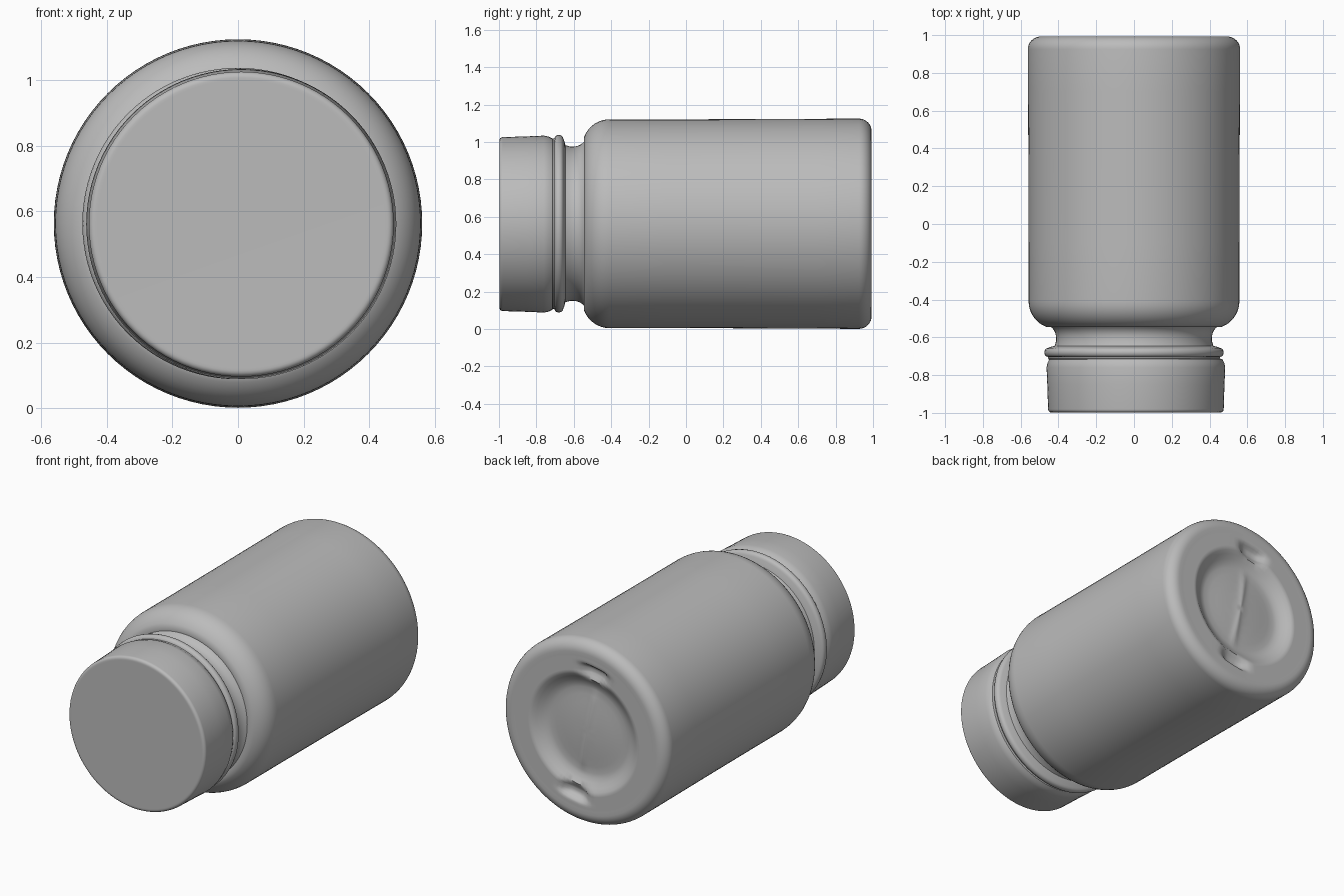
import bpy, bmesh, math
from mathutils import Vector

cube = bpy.data.objects.get("Cube")
if cube:
    bpy.data.objects.remove(cube, do_unlink=True)

grey = bpy.data.materials.new("plain grey")
grey.use_nodes = True
colour = (0.5, 0.5, 0.5, 1)
grey.diffuse_color = colour
grey.node_tree.nodes["Principled BSDF"].inputs["Base Color"].default_value = colour

SEGMENTS = 96


def arc(cy, cr, size_y, size_r, start, end, steps=6):
    """Profile points (y, radius) along an elliptical arc, angles in degrees."""
    angles = [math.radians(start + (end - start) * i / steps) for i in range(steps + 1)]
    return [(cy + size_y * math.cos(a), cr + size_r * math.sin(a)) for a in angles]


def lathe(name, profile, centre, shape=None):
    """Spin a (y, radius) profile around the y direction; zero radius closes an end."""
    bm = bmesh.new()
    rings = []
    for y, r in profile:
        if r < 1e-5:
            rings.append([bm.verts.new((0, y, 0))] * SEGMENTS)
            continue
        ring = []
        for i in range(SEGMENTS):
            a = math.tau * i / SEGMENTS
            ring.append(bm.verts.new((r * math.cos(a), y, r * math.sin(a))))
        rings.append(ring)
    for low, high in zip(rings, rings[1:]):
        for i in range(SEGMENTS):
            j = (i + 1) % SEGMENTS
            corners = dict.fromkeys((low[i], high[i], high[j], low[j]))
            bm.faces.new(list(corners))
    if shape:
        for v in bm.verts:
            shape(v)
    bmesh.ops.recalc_face_normals(bm, faces=bm.faces)
    # The base cap or front disc shows which way is outside
    outer = max(bm.faces, key=lambda f: Vector((f.calc_center_median().x, 0, f.calc_center_median().z)).length)
    c = outer.calc_center_median()
    if outer.normal.dot(Vector((c.x, 0, c.z))) < 0:
        bmesh.ops.reverse_faces(bm, faces=bm.faces)
    mesh = bpy.data.meshes.new(name)
    bm.to_mesh(mesh)
    bm.free()
    mesh.materials.append(grey)
    obj = bpy.data.objects.new(name, mesh)
    obj.location = centre
    bpy.context.collection.objects.link(obj)
    bpy.ops.object.select_all(action='DESELECT')
    obj.select_set(True)
    bpy.context.view_layer.objects.active = obj
    bpy.ops.object.shade_smooth_by_angle(angle=math.radians(40))
    return obj


# Base details: two moulded notches beside the recess and a faint seam across it
TILT = math.radians(10)
along = Vector((-math.sin(TILT), 0, math.cos(TILT)))
across = Vector((math.cos(TILT), 0, math.sin(TILT)))


def base_details(v):
    if v.co.y < 0.85:
        return
    u, w = v.co.dot(along), v.co.dot(across)
    notch = ((abs(u) - 0.385) / 0.035) ** 4 + (w / 0.085) ** 4
    v.co.y -= 0.04 * math.exp(-notch)
    if abs(u) < 0.24:
        v.co.y += 0.008 * math.exp(-(w / 0.02) ** 2)


# Jar body: neck, bead, rounded shoulder, wall, rounded base and base recess
body = [(-0.74, 0.43), (-0.712, 0.455)]
body += arc(-0.68, 0.455, 0.024, 0.02, 180, 0)
body += [(-0.65, 0.44), (-0.645, 0.42), (-0.62, 0.413)]
body += arc(-0.60, 0.483, 0.07, 0.07, 270, 325, 5)
body += arc(-0.41, 0.41, 0.145, 0.148, 158, 90, 8)
body += [(-0.1, 0.558), (0.3, 0.559), (0.7, 0.561)]
body += arc(0.925, 0.492, 0.068, 0.07, 90, 0, 8)
body += [(0.992, r / 100) for r in range(47, 36, -1)]
body += [(0.986, 0.355), (0.972, 0.335), (0.955, 0.31), (0.943, 0.285), (0.938, 0.26)]
body += [(0.940, 0.22), (0.944, 0.17), (0.948, 0.12), (0.950, 0.07), (0.951, 0.03), (0.951, 0)]
lathe("jar_body", body, (0, 0, 0.563), base_details)

# Lid: flat front, small edge radius, slightly flared skirt with a rolled lip
lid = [(-0.995, 0), (-0.998, 0.44)]
lid += arc(-0.98, 0.447, 0.018, 0.018, 180, 90, 5)
lid += [(-0.85, 0.469), (-0.76, 0.473), (-0.735, 0.468), (-0.715, 0.458), (-0.71, 0.43)]
lathe("lid", lid, (0.01, 0, 0.561))
